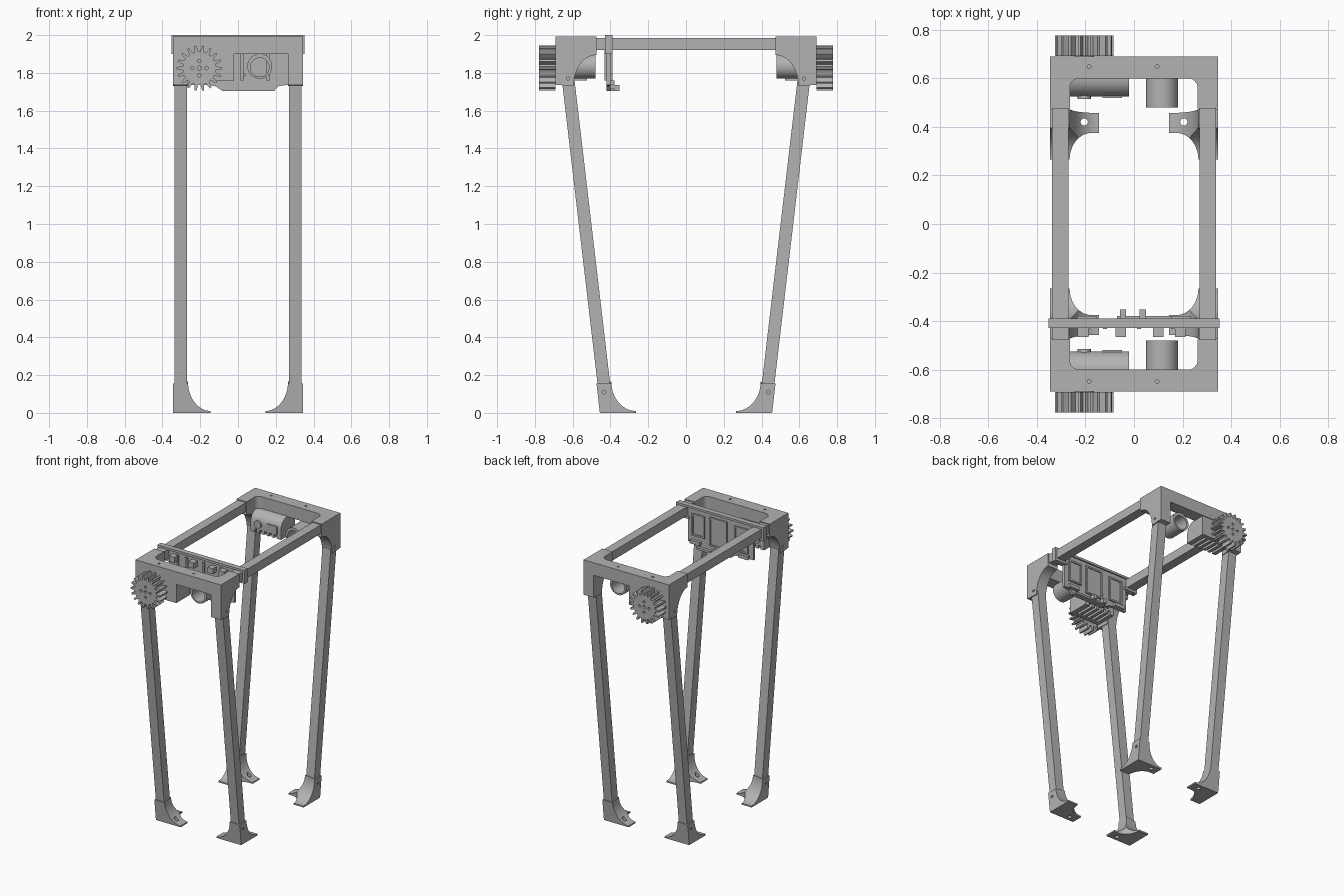
import bpy, bmesh
from math import sin, cos, pi, radians

cube = bpy.data.objects.get("Cube")
if cube:
    bpy.data.objects.remove(cube, do_unlink=True)

grey = bpy.data.materials.new("plain_grey")
grey.use_nodes = True
colour = (0.45, 0.45, 0.45, 1)
grey.diffuse_color = colour
grey.node_tree.nodes["Principled BSDF"].inputs["Base Color"].default_value = colour
parts = []


def arc(cx, cy, rx, ry, start, end, n=14):
    angles = [radians(start + (end - start) * i / n) for i in range(n + 1)]
    return [(cx + rx * cos(a), cy + ry * sin(a)) for a in angles]


def rect(x0, x1, y0, y1):
    return [(x0, y0), (x1, y0), (x1, y1), (x0, y1)]


def prism(name, axis, outline, lo, hi):
    """Extrude a 2D outline along an axis, in model coordinates."""
    place = {"x": lambda p, d: (d, p[0], p[1]),
             "y": lambda p, d: (p[0], d, p[1]),
             "z": lambda p, d: (p[0], p[1], d)}[axis]
    bm = bmesh.new()
    rings = [[bm.verts.new(place(p, d)) for p in outline] for d in (lo, hi)]
    bm.faces.new(rings[0])
    bm.faces.new(rings[1])
    n = len(outline)
    for i in range(n):
        j = (i + 1) % n
        bm.faces.new((rings[0][i], rings[0][j], rings[1][j], rings[1][i]))
    bmesh.ops.recalc_face_normals(bm, faces=bm.faces)
    mesh = bpy.data.meshes.new(name)
    bm.to_mesh(mesh)
    bm.free()
    mesh.materials.append(grey)
    ob = bpy.data.objects.new(name, mesh)
    bpy.context.collection.objects.link(ob)
    parts.append(ob)
    return ob


def rod(name, axis, u, v, r, lo, hi, n=28):
    return prism(name, axis, arc(u, v, r, r, 0, 360 - 360 / n, n - 1), lo, hi)


def finish(ob, cutters=(), keepers=(), mirror=""):
    """Apply cuts, intersections and mirroring about the centre."""
    for tools, operation in ((keepers, "INTERSECT"), (cutters, "DIFFERENCE")):
        for tool in tools:
            mod = ob.modifiers.new("cut", "BOOLEAN")
            mod.operation, mod.object, mod.solver = operation, tool, "EXACT"
    if mirror:
        mod = ob.modifiers.new("mirror", "MIRROR")
        mod.use_axis = ("x" in mirror, "y" in mirror, False)
        mod.use_mirror_merge = False
    graph = bpy.context.evaluated_depsgraph_get()
    mesh = bpy.data.meshes.new_from_object(ob.evaluated_get(graph))
    ob.modifiers.clear()
    ob.data = mesh
    for tool in list(cutters) + list(keepers):
        parts.remove(tool)
        bpy.data.objects.remove(tool, do_unlink=True)


# Splayed legs and the two long rails
finish(prism("legs", "x", [(-0.462, 0.1), (-0.395, 0.1), (-0.59, 1.76), (-0.657, 1.76)],
             0.27, 0.337), mirror="xy")
finish(prism("top_rails", "x", rect(-0.6, 0.6, 1.92, 1.985), 0.27, 0.337), mirror="x")

# Feet: plan shape limited by a concave slope in both directions
plan = [(0.345, -0.475), (0.145, -0.475), (0.145, -0.375)]
plan += arc(0.175, -0.265, 0.09, 0.11, 270, 360) + [(0.345, -0.26)]
slope_x = [(0.345, 0), (0.145, 0)] + arc(0.145, 0.165, 0.12, 0.155, 270, 360)
slope_x += [(0.265, 0.17), (0.345, 0.155)]
slope_y = [(-0.456, 0), (-0.474, 0.155), (-0.395, 0.165)]
slope_y += arc(-0.265, 0.165, 0.13, 0.155, 180, 270)[1:] + [(-0.265, 0)]
feet = prism("feet", "z", plan, 0, 0.2)
finish(feet, keepers=[prism("slope_x", "y", slope_x, -0.6, -0.2),
                      prism("slope_y", "x", slope_y, 0.1, 0.4)],
       cutters=[rod("screw", "x", -0.435, 0.11, 0.01, 0.335, 0.4, 12),
                rod("anchor", "z", 0.205, -0.42, 0.015, -0.1, 0.3, 16)], mirror="xy")

# End frames: U-shaped top plate with rounded inner corners
frame = [(0.345, -0.69), (0.345, -0.475), (0.262, -0.475)]
frame += arc(0.222, -0.56, 0.04, 0.04, 360, 270, 8)
frame += arc(-0.225, -0.56, 0.04, 0.04, 270, 180, 8)
frame += [(-0.265, -0.475), (-0.345, -0.475), (-0.345, -0.69)]
finish(prism("end_frame_top", "z", frame, 1.9, 1.992),
       cutters=[rod("screw", "z", x, -0.648, 0.008, 1.96, 2.1, 12) for x in (-0.185, 0.095)],
       mirror="y")

# Corner brackets with a curved gusset
gusset = [(-0.69, 1.991), (-0.69, 1.737), (-0.595, 1.73)]
gusset += arc(-0.475, 1.73, 0.12, 0.165, 180, 90) + [(-0.475, 1.991)]
finish(prism("corner_brackets", "x", gusset, 0.264, 0.345),
       cutters=[rod("screw", "x", y, z, 0.009, 0.33, 0.4, 12)
                for y, z in ((-0.52, 1.95), (-0.625, 1.77))], mirror="xy")

# Motor pods with a rounded shoulder, fins below and an inner boss
pod = [(-0.685, 1.76), (-0.525, 1.76), (-0.525, 1.83)]
pod += arc(-0.6, 1.83, 0.075, 0.075, 0, 90, 10) + [(-0.685, 1.905)]
finish(prism("motor_pods", "x", pod, -0.265, -0.02),
       cutters=[prism("slot", "x", rect(-0.66, -0.5, 1.7, 1.785), x, x + 0.018)
                for x in (-0.235, -0.195, -0.155, -0.115, -0.075)], mirror="y")
finish(rod("motor_boss", "y", -0.205, 1.825, 0.028, -0.53, -0.515), mirror="y")
finish(prism("motor_port", "y", rect(-0.13, -0.05, 1.79, 1.85), -0.53, -0.519), mirror="y")

# Gears with tapered teeth and a bolt pattern
teeth = 18
gx, gz = -0.205, 1.825
outline = []
for i in range(teeth):
    for step, r in ((-0.32, 0.088), (-0.13, 0.12), (0.13, 0.12), (0.32, 0.088)):
        a = 2 * pi * (i + step) / teeth
        outline.append((gx + r * cos(a), gz + r * sin(a)))
holes = [rod("bore", "y", gx, gz, 0.011, -0.9, -0.705, 16)]
holes += [rod("bolt", "y", gx + dx, gz + dz, 0.009, -0.9, -0.705, 12)
          for dx, dz in ((0.038, 0), (-0.038, 0), (0, 0.038), (0, -0.038))]
finish(prism("gears", "y", outline, -0.777, -0.692), cutters=holes, mirror="y")
finish(rod("gear_hub", "y", gx, gz, 0.04, -0.7, -0.68), mirror="y")

# Open tube holders hanging beneath the frames
finish(rod("tube_holders", "y", 0.115, 1.835, 0.066, -0.62, -0.48),
       cutters=[rod("bore", "y", 0.115, 1.83, 0.05, -0.7, -0.4)], mirror="y")

# Crossboard spanning the rails near the front, with hooks at both ends
board = [(-0.265, 1.99), (-0.265, 1.735), (-0.15, 1.735), (-0.12, 1.73), (-0.08, 1.703),
         (0.19, 1.703), (0.215, 1.73), (0.265, 1.737), (0.265, 1.99)]
finish(prism("cross_board", "y", board, -0.42, -0.4),
       cutters=[rod("hole", "y", x, 1.79, 0.008, -0.5, -0.3, 12) for x in (-0.06, 0.03)])
prism("board_top_rail", "y", rect(-0.352, 0.352, 1.984, 2.0), -0.428, -0.39)
finish(prism("board_hook", "y", rect(0.337, 0.352, 1.9, 2.0), -0.428, -0.39), mirror="x")
finish(prism("board_hook_base", "y", rect(0.25, 0.352, 1.902, 1.92), -0.428, -0.39), mirror="x")

# Raised frames, pegs and the lower lip on the board
for x0, x1, z0, z1 in ((-0.225, -0.115, 1.77, 1.95), (-0.055, 0.085, 1.75, 1.96),
                       (0.125, 0.23, 1.79, 1.95)):
    finish(prism("board_panel", "y", rect(x0, x1, z0, z1), -0.402, -0.389),
           cutters=[prism("recess", "y", rect(x0 + 0.012, x1 - 0.012, z0 + 0.012, z1 - 0.012),
                          -0.396, -0.3)])
for x in (-0.21, -0.055, 0.1, 0.19):
    prism("front_peg", "z", rect(x - 0.022, x + 0.022, -0.465, -0.41), 1.925, 1.965)
for x in (-0.19, -0.12, 0.02, 0.16):
    prism("board_rib", "z", rect(x - 0.008, x + 0.008, -0.432, -0.41), 1.76, 1.97)
for x in (-0.045, 0.036):
    prism("back_peg", "z", rect(x - 0.013, x + 0.013, -0.405, -0.353), 1.703, 1.735)
prism("board_lip", "z", rect(-0.07, 0.18, -0.405, -0.378), 1.703, 1.718)
finish(prism("side_clip", "z", rect(0.155, 0.235, -0.405, -0.378), 1.735, 1.76), mirror="x")

# Smooth the curved walls, keep hard edges sharp
bpy.ops.object.select_all(action="DESELECT")
for ob in parts:
    ob.select_set(True)
bpy.context.view_layer.objects.active = parts[0]
bpy.ops.object.shade_smooth_by_angle(angle=radians(30))
